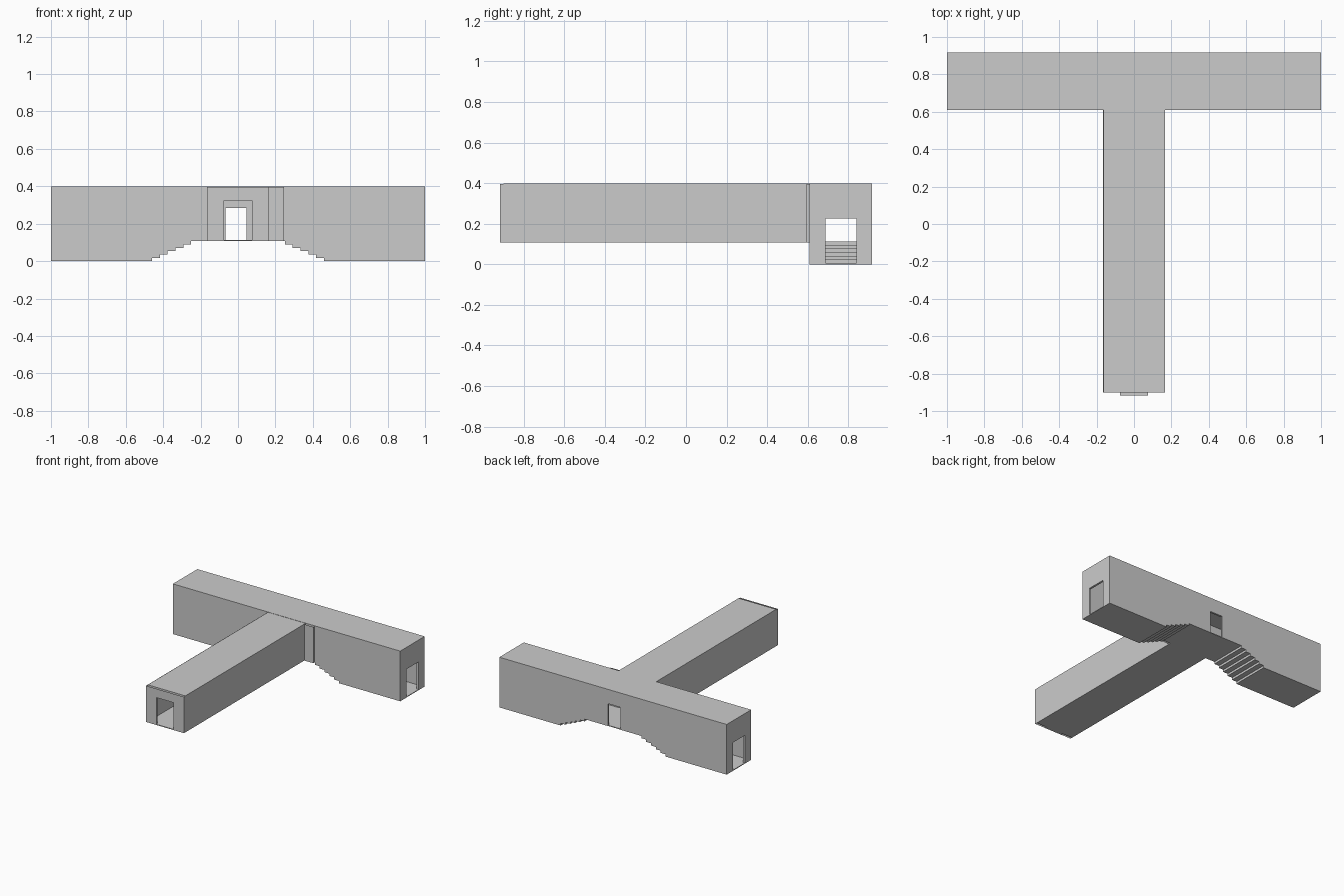
import bpy
import bmesh
from mathutils import Vector

if "Cube" in bpy.data.objects:
    bpy.data.objects.remove(bpy.data.objects["Cube"])

grey = bpy.data.materials.new("plain grey")
grey.diffuse_color = (0.6, 0.6, 0.6, 1)
grey.use_nodes = True
grey.node_tree.nodes["Principled BSDF"].inputs["Base Color"].default_value = grey.diffuse_color

T = 0.016                  # wall thickness
TOP = 0.395                # roof height
DECK = 0.107               # underside of the raised floor
HX, Y0, Y1 = 1.0, 0.61, 0.917    # cross hall limits
SX, SY, SI = 0.167, -0.917, -0.9  # stem half width, outer front, inner front


def prism(name, outline, axis, start, depth):
    """Flat outline placed across an axis and extruded along it (depth 0 = sheet)."""
    def place(a, b):
        return {"x": (start, a, b), "y": (a, start, b), "z": (a, b, start)}[axis]
    bm = bmesh.new()
    face = bm.faces.new([bm.verts.new(place(a, b)) for a, b in outline])
    if depth:
        step = Vector({"x": (depth, 0, 0), "y": (0, depth, 0), "z": (0, 0, depth)}[axis])
        out = bmesh.ops.extrude_face_region(bm, geom=[face])["geom"]
        bmesh.ops.translate(bm, verts=[v for v in out if isinstance(v, bmesh.types.BMVert)], vec=step)
        bmesh.ops.recalc_face_normals(bm, faces=bm.faces)
    mesh = bpy.data.meshes.new(name)
    bm.to_mesh(mesh)
    bm.free()
    mesh.materials.append(grey)
    obj = bpy.data.objects.new(name, mesh)
    bpy.context.collection.objects.link(obj)
    return obj


def rect(a0, a1, b0, b1):
    return [(a0, b0), (a1, b0), (a1, b1), (a0, b1)]


def doorway(a0, a1, b0, b1, d0, d1, dtop):
    """Rectangle with a door notch rising from its bottom edge."""
    return [(a0, b0), (d0, b0), (d0, dtop), (d1, dtop), (d1, b0), (a1, b0), (a1, b1), (a0, b1)]


# stepped underside of the cross hall, left to right
STEPS = 6
right_half = [(HX, 0)]
for i in range(STEPS):
    x = 0.46 - i * 0.042
    right_half += [(x, i * DECK / STEPS), (x, (i + 1) * DECK / STEPS)]
right_half.reverse()
left_half = [(-x, z) for x, z in reversed(right_half)]

# cross hall floor with stairs down to both ends
under = left_half + right_half
upper = [(x, z + 0.006) for x, z in reversed(under)]
prism("hall_floor_and_stairs", under + upper, "y", Y0 + 0.002, Y1 - Y0 - 0.004)

# cross hall long walls: back with a small door, front open to the stem
def long_wall(name, d0, d1, dtop, y):
    notch = [(d0, DECK), (d0, dtop), (d1, dtop), (d1, DECK)]
    prism(name, left_half + notch + right_half + [(HX, TOP), (-HX, TOP)], "y", y, T)

long_wall("hall_back_wall", -0.067, 0.045, 0.285, Y1 - T)
long_wall("hall_front_wall", -SX + T, SX - T, TOP - 0.01, Y0)

# cross hall end walls with doors
for side, x in (("left", -HX), ("right", HX - T)):
    prism(side + "_end_wall", doorway(Y0, Y1, 0, TOP, 0.687, 0.84, 0.225), "x", x, T)

# roofs
prism("hall_roof", rect(-HX, HX, Y0, Y1), "z", TOP - 0.006, 0.01)
prism("stem_roof", rect(-SX + 0.004, SX, SI, Y0), "z", TOP - 0.004, 0.006)

# stem floor, with a sill reaching out through the front door
prism("stem_floor", rect(-SX, SX, SI, Y0 + T), "z", DECK, 0.006)
prism("front_door_sill", rect(-0.076, 0.076, SY, SI), "z", DECK, 0.006)

# stem side walls: outer and inner sheets
for side, s in (("left", -1), ("right", 1)):
    prism(side + "_stem_outer_wall", rect(SY, Y0, DECK, TOP), "x", s * SX, 0)
    prism(side + "_stem_inner_wall", rect(SI, Y0, DECK, TOP), "x", s * (SX - T), 0)
    prism(side + "_door_jamb", rect(SY, SI, DECK, 0.325), "x", s * 0.076, 0)

# stem front wall: outer and inner sheets around the door
for name, y in (("stem_front_outer_wall", SY), ("stem_front_inner_wall", SI)):
    prism(name, doorway(-SX, SX, DECK, TOP, -0.076, 0.076, 0.325), "y", y, 0)

# shallow panel beside the stem where it meets the cross hall
prism("junction_panel", rect(SX, 0.247, DECK, TOP), "y", Y0 - 0.015, 0)
prism("junction_panel_side", rect(Y0 - 0.015, Y0, DECK, TOP), "x", 0.247, 0)
